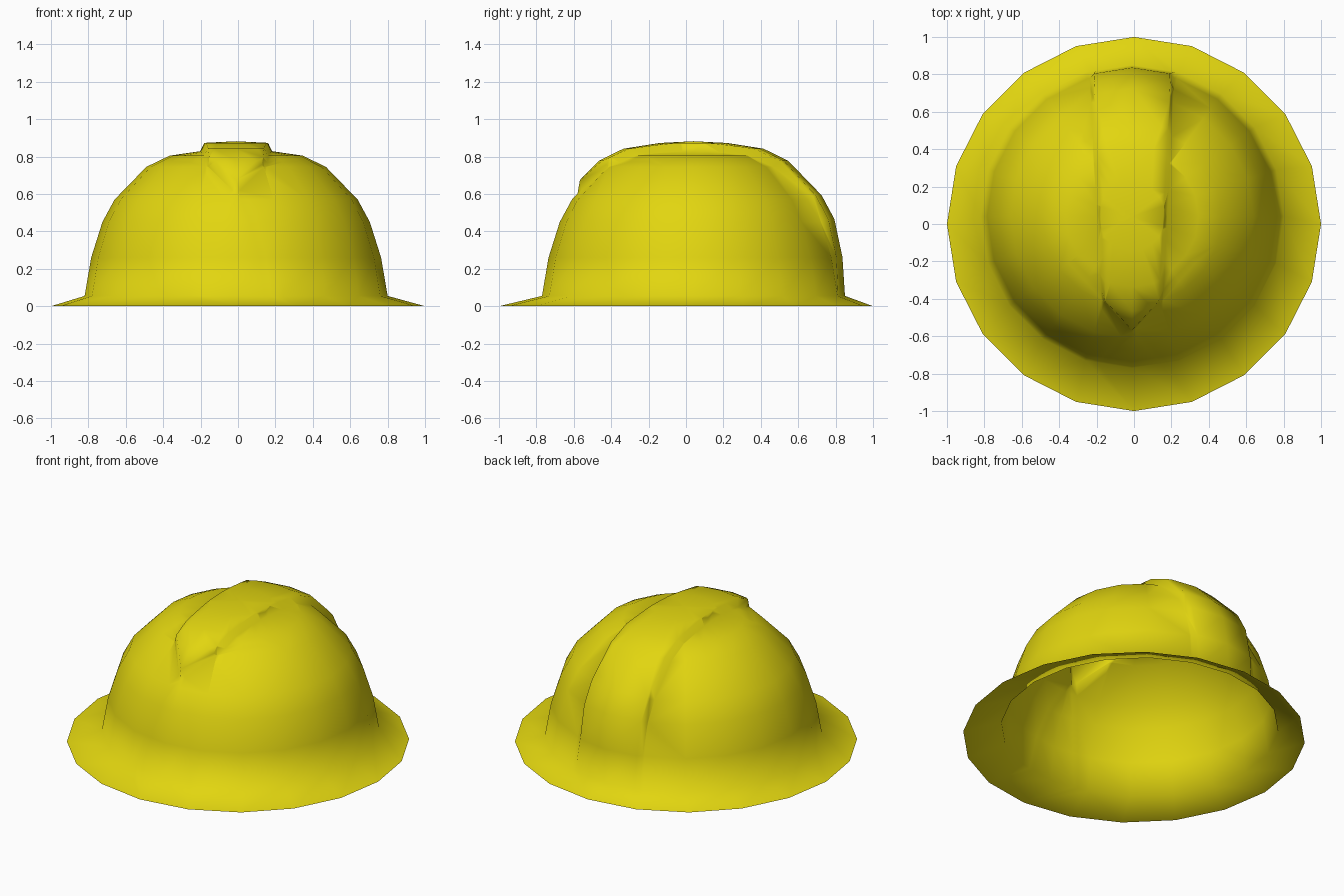
import bpy, bmesh, math
from mathutils import Vector

cube = bpy.data.objects.get("Cube")
if cube:
    bpy.data.objects.remove(cube, do_unlink=True)

SIDES = 20
CX, CY = -0.01, 0.04          # dome sits slightly off the brim centre
RIDGE_HEIGHT, RIDGE_BEVEL = 0.042, 0.03
PROFILE = [(0.81, 0.055), (0.775, 0.26), (0.715, 0.45), (0.65, 0.57),
           (0.48, 0.745), (0.355, 0.805), (0.17, 0.832)]

# One yellow plastic
yellow = bpy.data.materials.new("yellow plastic")
yellow.use_nodes = True
colour = (0.76, 0.67, 0.005, 1)
yellow.diffuse_color = colour
bsdf = next(n for n in yellow.node_tree.nodes if n.type == 'BSDF_PRINCIPLED')
bsdf.inputs["Base Color"].default_value = colour
bsdf.inputs["Roughness"].default_value = 0.6

bm = bmesh.new()


def ring(radius, z, cx=CX, cy=CY):
    angles = [2 * math.pi * i / SIDES for i in range(SIDES)]
    return [bm.verts.new((cx + radius * math.sin(a), cy - radius * math.cos(a), z))
            for a in angles]


# Open shell: brim, dome rings and crown fan
rings = [ring(1, 0, 0, 0)] + [ring(r, z) for r, z in PROFILE]
crown = bm.verts.new((CX, CY, 0.84))
for i in range(SIDES):
    j = (i + 1) % SIDES
    for low, high in zip(rings, rings[1:]):
        bm.faces.new((low[i], low[j], high[j], high[i]))
    bm.faces.new((rings[-1][i], rings[-1][j], crown))

# Ridge outline: two slightly flared sides and a pointed front, as inward planes
planes = []
for s in (-1, 1):
    side = Vector((-s, 0.052, 0)).normalized()
    planes.append((Vector((CX + s * 0.165, -0.4, 0)), side, 'side'))
    nose = Vector((-s * 0.18, 0.165, 0)).normalized()
    planes.append((Vector((CX, -0.58, 0)), nose, 'nose'))


def near_ridge(face, kind):
    c = face.calc_center_median()
    if c.z < 0.06:
        return False
    if kind == 'side':
        return c.y > -0.5
    return abs(c.x - CX) < 0.3 and -0.75 < c.y < -0.2


# Score the outline and its raised edge into the dome
for point, normal, kind in planes:
    for inset in (0, RIDGE_BEVEL):
        faces = [f for f in bm.faces if near_ridge(f, kind)]
        edges = {e for f in faces for e in f.edges}
        verts = {v for f in faces for v in f.verts}
        bmesh.ops.bisect_plane(bm, geom=list(verts) + list(edges) + faces,
                               dist=0.0005, plane_co=point + normal * inset,
                               plane_no=normal)

# Lift the ridge, fading it out toward the brim at the back
core = Vector((CX, CY, 0.15))
for v in bm.verts:
    if v.co.z < 0.06:
        continue
    depth = min((v.co - p).dot(n) for p, n, kind in planes)
    rise = min(max(depth / RIDGE_BEVEL, 0), 1)
    fade = min((v.co.z - 0.055) / 0.4, 1)
    v.co += (v.co - core).normalized() * RIDGE_HEIGHT * rise * fade

bmesh.ops.recalc_face_normals(bm, faces=bm.faces[:])
if sum(f.normal.z * f.calc_area() for f in bm.faces) < 0:
    bmesh.ops.reverse_faces(bm, faces=bm.faces[:])
for f in bm.faces:
    f.smooth = True

mesh = bpy.data.meshes.new("helmet_shell")
bm.to_mesh(mesh)
bm.free()
mesh.materials.append(yellow)
helmet = bpy.data.objects.new("helmet_shell", mesh)
bpy.context.collection.objects.link(helmet)
